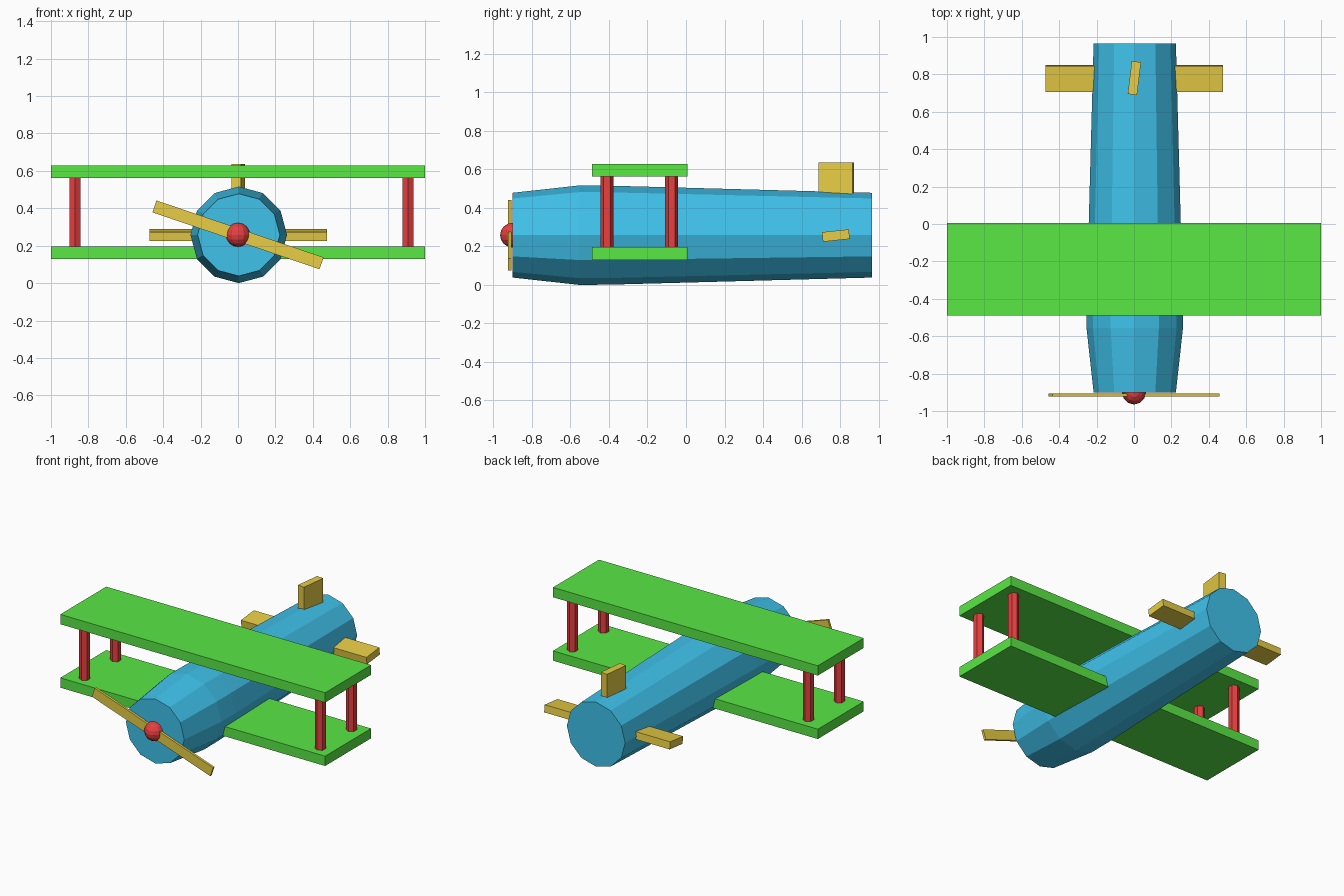
import bpy, bmesh
from math import radians, sin, cos, pi
from mathutils import Matrix, Vector

if "Cube" in bpy.data.objects:
    bpy.data.objects.remove(bpy.data.objects["Cube"])


def material(name, rgb):
    m = bpy.data.materials.new(name)
    m.diffuse_color = (*rgb, 1)
    m.use_nodes = True
    m.node_tree.nodes["Principled BSDF"].inputs["Base Color"].default_value = m.diffuse_color
    return m


BLUE = material("blue_paint", (0.05, 0.54, 0.83))
GREEN = material("green_paint", (0.10, 0.80, 0.06))
YELLOW = material("yellow_paint", (0.80, 0.61, 0.06))
RED = material("red_paint", (0.80, 0.05, 0.05))


def finish(name, bm, mat, loc=(0, 0, 0), rot=(0, 0, 0)):
    bmesh.ops.recalc_face_normals(bm, faces=bm.faces)
    mesh = bpy.data.meshes.new(name)
    bm.to_mesh(mesh)
    bm.free()
    mesh.materials.append(mat)
    ob = bpy.data.objects.new(name, mesh)
    ob.location = loc
    ob.rotation_euler = [radians(a) for a in rot]
    bpy.context.collection.objects.link(ob)
    return ob


def box(name, mat, loc, size, rot=(0, 0, 0)):
    bm = bmesh.new()
    bmesh.ops.create_cube(bm, size=1)
    bmesh.ops.scale(bm, vec=size, verts=bm.verts)
    return finish(name, bm, mat, loc, rot)


AXIS_Z = 0.258

# Fuselage: twelve-sided barrel lofted through rings of (y, radius)
bm = bmesh.new()
rings = []
for y, r in ((-0.90, 0.220), (-0.555, 0.258), (-0.40, 0.257), (0.965, 0.220)):
    rings.append([bm.verts.new((0.004 + r * cos(k * pi / 6), y, AXIS_Z + r * sin(k * pi / 6)))
                  for k in range(12)])
for a, b in zip(rings, rings[1:]):
    for k in range(12):
        n = (k + 1) % 12
        bm.faces.new((a[k], a[n], b[n], b[k]))
bm.faces.new(rings[0])
bm.faces.new(rings[-1])
finish("fuselage", bm, BLUE)

# Upper and lower wings
for name, z in (("upper_wing", 0.595), ("lower_wing", 0.162)):
    box(name, GREEN, (0, -0.241, z), (2.0, 0.495, 0.067))

# Six-sided wing struts
for side, x in (("left", -0.871), ("right", 0.909)):
    for place, y in (("front", -0.41), ("rear", -0.075)):
        bm = bmesh.new()
        bmesh.ops.create_cone(bm, cap_ends=True, segments=6, radius1=0.034,
                              radius2=0.034, depth=0.39,
                              matrix=Matrix.Rotation(0, 4, 'Z'))
        # put a corner on the fore-aft axis
        if max(v.co.y for v in bm.verts) < 0.033:
            bmesh.ops.rotate(bm, verts=bm.verts, cent=Vector(),
                             matrix=Matrix.Rotation(pi / 6, 3, 'Z'))
        finish(f"{place}_{side}_strut", bm, RED, (x, y, 0.378))

# Tail surfaces
box("tailplane", YELLOW, (0.002, 0.778, 0.256), (0.948, 0.14, 0.05), (6, 0, 0))
box("tail_fin", YELLOW, (0.002, 0.78, 0.533), (0.05, 0.177, 0.205), (0, 0, -7))

# Propeller and spinner
box("propeller", YELLOW, (0, -0.915, AXIS_Z), (0.944, 0.016, 0.067), (0, 18.8, 0))
bm = bmesh.new()
bmesh.ops.create_uvsphere(bm, u_segments=12, v_segments=8, radius=0.064)
finish("spinner", bm, RED, (0, -0.901, AXIS_Z))
